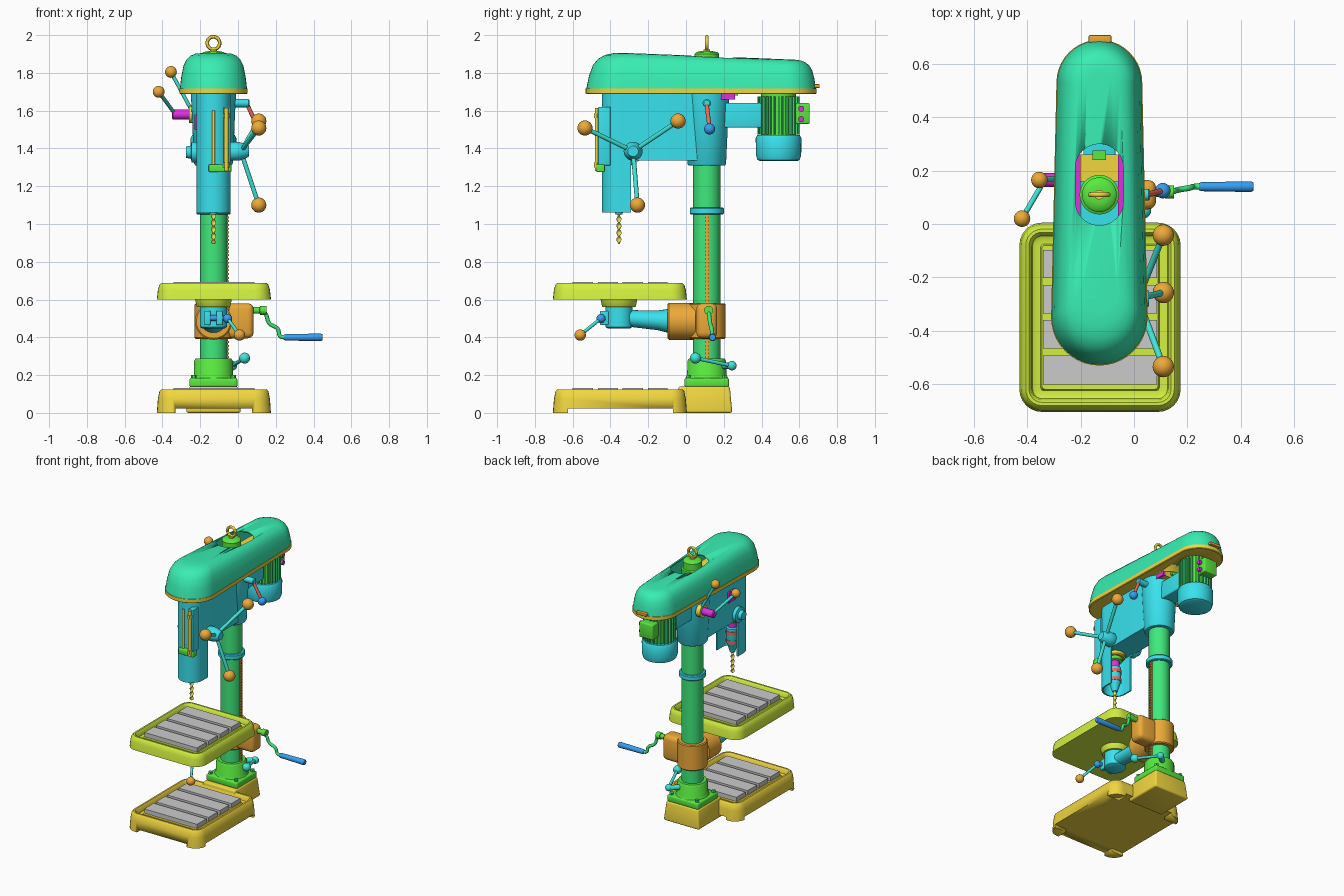
import bpy, bmesh
from math import pi, sin, cos, radians
from mathutils import Vector

if "Cube" in bpy.data.objects:
    bpy.data.objects.remove(bpy.data.objects["Cube"])

CX, COL_Y, SP_Y = -0.13, 0.11, -0.355      # machine centre, column and spindle positions
COLORS = dict(mint=(.04, .85, .45), gold=(.88, .68, .05), cyan=(.04, .76, .85), green=(.05, .82, .2),
              leaf=(.1, .82, .05), lime=(.65, .87, .05), orange=(.85, .4, .04), magenta=(.75, .03, .75),
              blue=(.04, .35, .9), teal=(.05, .8, .68), red=(.85, .15, .1), yellow=(.85, .75, .1))
MATS = {}
for k, c in COLORS.items():
    MATS[k] = bpy.data.materials.new(k)
    MATS[k].diffuse_color = (*c, 1)


def activate(ob):
    bpy.ops.object.select_all(action='DESELECT')
    ob.select_set(True)
    bpy.context.view_layer.objects.active = ob


def finish(name, bm, color, bevel=0, solid=0):
    bmesh.ops.recalc_face_normals(bm, faces=bm.faces)
    me = bpy.data.meshes.new(name)
    bm.to_mesh(me)
    bm.free()
    ob = bpy.data.objects.new(name, me)
    bpy.context.collection.objects.link(ob)
    if color:
        me.materials.append(MATS[color])
    activate(ob)
    if solid:
        m = ob.modifiers.new("shell", 'SOLIDIFY')
        m.thickness, m.offset = solid, -1
        bpy.ops.object.modifier_apply(modifier=m.name)
    if bevel:
        m = ob.modifiers.new("bevel", 'BEVEL')
        m.width, m.segments = bevel, 3
        bpy.ops.object.modifier_apply(modifier=m.name)
    bpy.ops.object.shade_smooth_by_angle(angle=radians(35))
    return ob


def loft(name, rings, color, bottom=True, top=True, **kw):
    bm = bmesh.new()
    vs = [[bm.verts.new(p) for p in r] for r in rings]
    n = len(rings[0])
    for a, b in zip(vs, vs[1:]):
        for i in range(n):
            bm.faces.new((a[i], a[(i + 1) % n], b[(i + 1) % n], b[i]))
    if bottom:
        bm.faces.new(vs[0])
    if top:
        bm.faces.new(vs[-1])
    return finish(name, bm, color, **kw)


def turned(name, prof, origin, axis, color, seg=32):
    """Lathe: prof is (radius, distance along axis)."""
    q = Vector(axis).to_track_quat('Z', 'Y')
    o = Vector(origin)
    return loft(name, [[o + q @ Vector((r * cos(2 * pi * i / seg), r * sin(2 * pi * i / seg), t))
                        for i in range(seg)] for r, t in prof], color)


def rod(name, p, q, r, color, r2=None, seg=24):
    d = Vector(q) - Vector(p)
    return turned(name, [(r, 0), (r2 or r, d.length)], p, d, color, seg)


def ball(name, p, r, color):
    bm = bmesh.new()
    bmesh.ops.create_uvsphere(bm, u_segments=24, v_segments=14, radius=r)
    bmesh.ops.translate(bm, verts=bm.verts, vec=p)
    return finish(name, bm, color)


def boxes(name, spans, color, bevel=0):
    bm = bmesh.new()
    for lo, hi in spans:
        lo, hi = Vector(lo), Vector(hi)
        for v in bmesh.ops.create_cube(bm, size=1)['verts']:
            v.co = (lo + hi) / 2 + v.co * (hi - lo)
    return finish(name, bm, color, bevel)


def cut(ob, cutter, keep=False):
    activate(ob)
    m = ob.modifiers.new("cut", 'BOOLEAN')
    m.operation, m.solver, m.object = 'DIFFERENCE', 'EXACT', cutter
    bpy.ops.object.modifier_apply(modifier=m.name)
    if not keep:
        bpy.data.objects.remove(cutter)


def stadium(y1, r1, y2, r2, z, n=20):
    p = [(CX + r1 * cos(pi + pi * i / n), y1 + r1 * sin(pi + pi * i / n)) for i in range(n + 1)]
    p += [(CX + r2 * cos(pi * i / n), y2 + r2 * sin(pi * i / n)) for i in range(n + 1)]
    return [(x, y, z(y) if callable(z) else z) for x, y in p]


def rrect(inset, z, r=.085, n=6):
    x0, x1, y0, y1 = -.43 + inset, .175 - inset, -.705 + inset, .005 - inset
    r = max(r - inset, .012)
    out = []
    for k, (x, y) in enumerate([(x1 - r, y1 - r), (x0 + r, y1 - r), (x0 + r, y0 + r), (x1 - r, y0 + r)]):
        out += [(x + r * cos(pi / 2 * (k + i / n)), y + r * sin(pi / 2 * (k + i / n)), z) for i in range(n + 1)]
    return out


# trays: base and work table share rim, drain channel and slotted plates
def tray(name, z0, z1, color):
    h = z1 - z0
    ob = loft(name, [rrect(i, z) for i, z in [(0, z0), (.006, z0 + h * .6), (.014, z1 - .01), (.024, z1),
              (.036, z1), (.045, z1 - .01), (.05, z1 - .035), (.06, z1 - .04), (.08, z1 - .04), (.085, z1 - .025)]], color)
    ys = [-.615, -.48, -.348, -.215, -.085]
    boxes(name + "_plates", [((-.342, a + .013, z1 - .03), (.087, b - .013, z1 + .006))
                             for a, b in zip(ys, ys[1:])], None)
    return ob


base = tray("base", 0, .125, "gold")
cut(base, boxes("foot_gap", [((-.33, -.8, -.1), (.075, .1, .022))], None))
cut(base, boxes("foot_gap", [((-.6, -.625, -.1), (.4, -.07, .022))], None))
loft("base_rear_block", [[(CX - w, -.04, z), (CX + w, -.04, z), (CX + w, y, z), (CX - w, y, z)]
                         for w, y, z in [(.145, .245, 0), (.13, .232, .14)]], "gold", bevel=.012)
tray("table", .6, .688, "lime")

# column with foot, collar and rack
boxes("column_flange", [((CX - .127, -.008, .135), (CX + .127, .228, .185))], "leaf", .012)
turned("column_foot", [(.115, .18), (.104, .2), (.102, .275), (.094, .288)], (CX, COL_Y, 0), (0, 0, 1), "leaf", 48)
for i in (-1, 1):
    for j in (-1, 1):
        rod("flange_bolt", (CX + i * .105, COL_Y + j * .095, .18), (CX + i * .105, COL_Y + j * .095, .2), .014, "green", seg=6)
rod("column", (CX, COL_Y, .15), (CX, COL_Y, 1.84), .072, "green", seg=48)
turned("column_collar", [(.085, 1.05), (.09, 1.055), (.09, 1.082), (.085, 1.088)], (CX, COL_Y, 0), (0, 0, 1), "cyan", 48)
boxes("rack", [((-.07, .1, .285), (-.054, .122, 1.05))] +
      [((-.056, .1, .29 + i * .02), (-.047, .122, .3 + i * .02)) for i in range(38)], "orange")
rod("foot_lock_bolt", (-.1, .18, .25), (-.03, .25, .25), .018, "teal")
ball("foot_lock_boss", (-.03, .243, .25), .025, "teal")
rod("foot_lock_lever", (-.03, .243, .25), (.035, .05, .29), .01, "teal")
ball("foot_lock_knob", (.035, .05, .29), .029, "teal")

# table bracket, gear box, swivel arm
turned("bracket_sleeve", [(.094, .392), (.1, .398), (.1, .574), (.094, .58)], (CX, COL_Y, 0), (0, 0, 1), "orange", 48)
turned("bracket_swivel", [(.098, 0), (.098, .14), (.09, .147)], (CX, .05, .485), (0, -1, 0), "orange", 48)
boxes("gear_box", [((-.1, .055, .395), (.083, .165, .58))], "orange", .03)
turned("swivel_flange", [(.086, 0), (.086, .03), (.07, .04)], (CX, -.045, .485), (0, -1, 0), "cyan", 48)
loft("swivel_arm", [[(CX + w * cos(2 * pi * i / 24), y, zc + h * sin(2 * pi * i / 24)) for i in range(24)]
                    for y, w, h, zc in [(-.06, .076, .07, .485), (-.15, .058, .052, .49), (-.3, .05, .044, .5)]], "cyan")
turned("arm_hub", [(.06, .448), (.072, .455), (.072, .56)], (CX, SP_Y, 0), (0, 0, 1), "cyan", 40)
turned("table_hub", [(.085, .56), (.09, .565), (.098, .605)], (CX, SP_Y, 0), (0, 0, 1), "lime", 40)
boxes("hub_clamp_ears", [((CX - .05, -.455, .465), (CX - .015, -.41, .54)), ((CX + .015, -.455, .465), (CX + .05, -.41, .54))], "cyan", .006)
rod("table_lock_bolt", (-.17, -.44, .502), (-.05, -.44, .502), .015, "blue")
ball("table_lock_boss", (-.055, -.45, .5), .024, "blue")
rod("table_lock_lever", (-.055, -.45, .5), (.008, -.56, .412), .009, "teal")
ball("table_lock_knob", (.008, -.56, .412), .03, "orange")

# crank
turned("crank_hub", [(.018, 0), (.018, .05), (.024, .052), (.024, .085)], (.065, COL_Y + .01, .543), (1, 0, 0), "leaf")
cu = bpy.data.curves.new("crank_arm", 'CURVE')
cu.dimensions, cu.bevel_depth, cu.bevel_resolution, cu.resolution_u = '3D', .011, 3, 8
sp = cu.splines.new('BEZIER')
path = [(.12, .12, .545), (.145, .122, .525), (.165, .128, .475), (.21, .136, .445), (.225, .14, .405), (.255, .14, .4)]
sp.bezier_points.add(len(path) - 1)
for b, p in zip(sp.bezier_points, path):
    b.co = p
    b.handle_left_type = b.handle_right_type = 'AUTO'
cu.use_fill_caps = True
cu.materials.append(MATS["green"])
bpy.context.collection.objects.link(bpy.data.objects.new("crank_arm", cu))
turned("crank_grip", [(.013, 0), (.017, .01), (.02, .195), (.016, .205)], (.243, .14, .4), (1, 0, 0), "blue")

# head casting, spindle guard
loft("head_body", [stadium(SP_Y, .09, .1, .09, z) for z in (1.335, 1.69)], "cyan")
turned("head_sleeve", [(.096, 1.31), (.102, 1.318), (.118, 1.66), (.12, 1.692)], (CX, COL_Y, 0), (0, 0, 1), "cyan", 48)
arc = [pi + pi * i / 24 for i in range(25)]
u_out = [(CX - .09, -.29)] + [(CX + .09 * cos(a), SP_Y + .09 * sin(a)) for a in arc] + [(CX + .09, -.29)]
u_in = [(CX - .08, -.29)] + [(CX + .08 * cos(a), SP_Y + .08 * sin(a)) for a in arc] + [(CX + .08, -.29)]
loft("spindle_guard", [[(x, y, z) for x, y in u_out + u_in[::-1]] for z in (1.062, 1.34)], "cyan")

# spindle, chuck, drill bit
S = (CX, SP_Y, 0)
turned("spindle_collar", [(.07, 1.34), (.07, 1.315), (.062, 1.308)], S, (0, 0, 1), "gold")
turned("spindle_quill", [(.05, 1.32), (.05, 1.285), (.042, 1.28)], S, (0, 0, 1), "leaf")
turned("spindle_nose", [(.032, 1.29), (.032, 1.235)], S, (0, 0, 1), "magenta")
turned("chuck_body", [(.03, 1.24), (.042, 1.232), (.042, 1.12), (.036, 1.11), (.018, 1.05)], S, (0, 0, 1), "cyan")
for z in (1.2, 1.135):
    turned("chuck_ring", [(.045, z - .012), (.045, z + .012)], S, (0, 0, 1), "red")
bit = [[(CX + r * (cos(t) * cos(k) - .45 * sin(t) * sin(k)), SP_Y + r * (cos(t) * sin(k) + .45 * sin(t) * cos(k)), z)
        for t in [2 * pi * i / 12 for i in range(12)]]
       for r, k, z in [(.002, 0, .893)] + [(.014, j * .35, .9 + j * .16 / 40) for j in range(41)]]
loft("drill_bit", bit, "yellow")

# depth stop on the head front
boxes("depth_stop_bracket", [((-.155, -.475, 1.275), (-.035, -.43, 1.315))], "leaf", .006)
boxes("depth_scale", [((-.08, -.465, 1.31), (-.04, -.4, 1.62))], "cyan", .004)
rod("depth_stop_rod", (-.062, -.472, 1.28), (-.062, -.472, 1.615), .011, "gold")
rod("depth_pointer_rod", (CX, -.452, 1.285), (CX, -.452, 1.6), .008, "yellow")
for z in (1.3, 1.56):
    rod("depth_stop_nut", (-.062, -.472, z), (-.062, -.472, z + .025), .018, "gold", seg=6)

# feed handle with three spokes, return spring cap opposite
F = Vector((.015, -.28, 1.385))
turned("feed_hub", [(.045, -.06), (.05, -.05), (.05, -.01), (.036, .03), (.028, .042)], F, (1, 0, 0), "cyan")
for y, z in [(-.535, 1.508), (-.042, 1.545), (-.257, 1.1)]:
    rod("feed_spoke", F, (.11, y, z), .012, "teal")
    ball("feed_knob", (.11, y, z), .04, "orange")
turned("spring_cap", [(.055, 0), (.055, .035), (.035, .04), (.03, .065)], (CX - .08, -.28, 1.38), (-1, 0, 0), "cyan")
boxes("switch_plate", [((CX - .1, -.25, 1.5), (CX - .08, -.17, 1.58))], "magenta", .004)

# head lock lever (right) and two shift levers (left)
turned("head_lock_boss", [(.022, 0), (.022, .075), (.016, .08)], (-.02, COL_Y, 1.64), (1, 0, 0), "cyan")
rod("head_lock_lever", (.05, COL_Y, 1.63), (.108, .125, 1.505), .011, "red")
ball("head_lock_knob", (.108, .125, 1.503), .029, "blue")
turned("shift_flange", [(.045, 0), (.045, .035)], (-.225, .165, 1.58), (-1, 0, 0), "yellow")
turned("shift_hub", [(.026, 0), (.026, .09), (.02, .095)], (-.255, .165, 1.58), (-1, 0, 0), "magenta")
for p, q in [((-.335, .165, 1.585), (-.42, .02, 1.7)), ((-.25, .175, 1.61), (-.355, .165, 1.805))]:
    rod("shift_lever", p, q, .01, "teal")
    ball("shift_knob", q, .031, "orange")

# motor with fins, fan cover, terminal box and bracket
M = Vector((CX, .49, 0))
rod("motor_body", M + Vector((0, 0, 1.45)), M + Vector((0, 0, 1.7)), .092, "leaf", seg=40)
for i in range(28):
    d = Vector((cos(2 * pi * i / 28), sin(2 * pi * i / 28), 0))
    s = Vector((-d.y, d.x, 0)) * .004
    loft("motor_fin", [[M + d * r + e * s + Vector((0, 0, z)) for r, e in ((.08, -1), (.112, -1), (.112, 1), (.08, 1))]
                       for z in (1.475, 1.675)], "green")
turned("motor_fan_cover", [(.098, 1.333), (.112, 1.34), (.12, 1.365), (.121, 1.455), (.113, 1.47)], M, (0, 0, 1), "cyan", 40)
boxes("terminal_box", [((CX - .055, .58, 1.53), (CX + .055, .655, 1.64))], "leaf", .008)
for z in (1.555, 1.61):
    rod("cable_gland", (CX + .04, .61, z), (CX + .075, .61, z), .016, "magenta")
boxes("motor_bracket", [((CX - .06, .2, 1.51), (CX + .06, .4, 1.64))], "cyan", .008)

# belt cover and its bottom plate, both opened above the column
hole = loft("hole_cutter", [stadium(.085, .09, .21, .09, z) for z in (1.6, 2.1)], None)
hole.hide_render = True
levels = [(0, 0), (.35, .008), (.65, .02), (.82, .036), (.92, .055), (.98, .08), (1, .11)]
cover = loft("belt_cover", [stadium(-.35 + i * .8, .178 - i, .53, .158 - i,
             lambda y, f=f: 1.715 + f * (1.907 - (y + .35) * .04 - 1.715)) for f, i in levels],
             "mint", bottom=False, solid=.008)
plate = loft("cover_plate", [stadium(-.35, r, .53, r - .02, z) for r, z in [(.176, 1.688), (.181, 1.692), (.181, 1.718)]], "gold")
cut(cover, hole, True)
cut(plate, hole)
boxes("cover_latch", [((-.17, .68, 1.72), (-.085, .708, 1.74))], "orange", .004)

# inside the opening: side cheeks, slide block, capped column top and lifting eye
boxes("slide_cheeks", [((CX + s * .08 - .01, .03, 1.66), (CX + s * .08 + .01, .26, 1.73)) for s in (-1, 1)], "magenta")
boxes("slide_block", [((CX - .07, .16, 1.66), (CX + .07, .26, 1.72))], "gold")
boxes("slide_stop", [((CX - .025, .24, 1.68), (CX + .025, .275, 1.74))], "leaf")
turned("column_cap", [(.074, 1.83), (.074, 1.845), (.065, 1.85), (.065, 1.9), (.055, 1.91), (.03, 1.915)], (CX, COL_Y, 0), (0, 0, 1), "leaf", 40)
rod("eye_shank", (CX, COL_Y, 1.9), (CX, COL_Y, 1.925), .018, "gold")
bpy.ops.mesh.primitive_torus_add(location=(CX, COL_Y, 1.958), rotation=(pi / 2, 0, 0), major_radius=.033,
                                 minor_radius=.0095, major_segments=32, minor_segments=12)
eye = bpy.context.object
eye.name = "lifting_eye"
eye.data.materials.append(MATS["gold"])
bpy.ops.object.shade_smooth_by_angle()

for m in bpy.data.materials:
    if m.users and not m.is_grease_pencil:
        m.use_nodes = True
        m.node_tree.nodes["Principled BSDF"].inputs["Base Color"].default_value = m.diffuse_color
